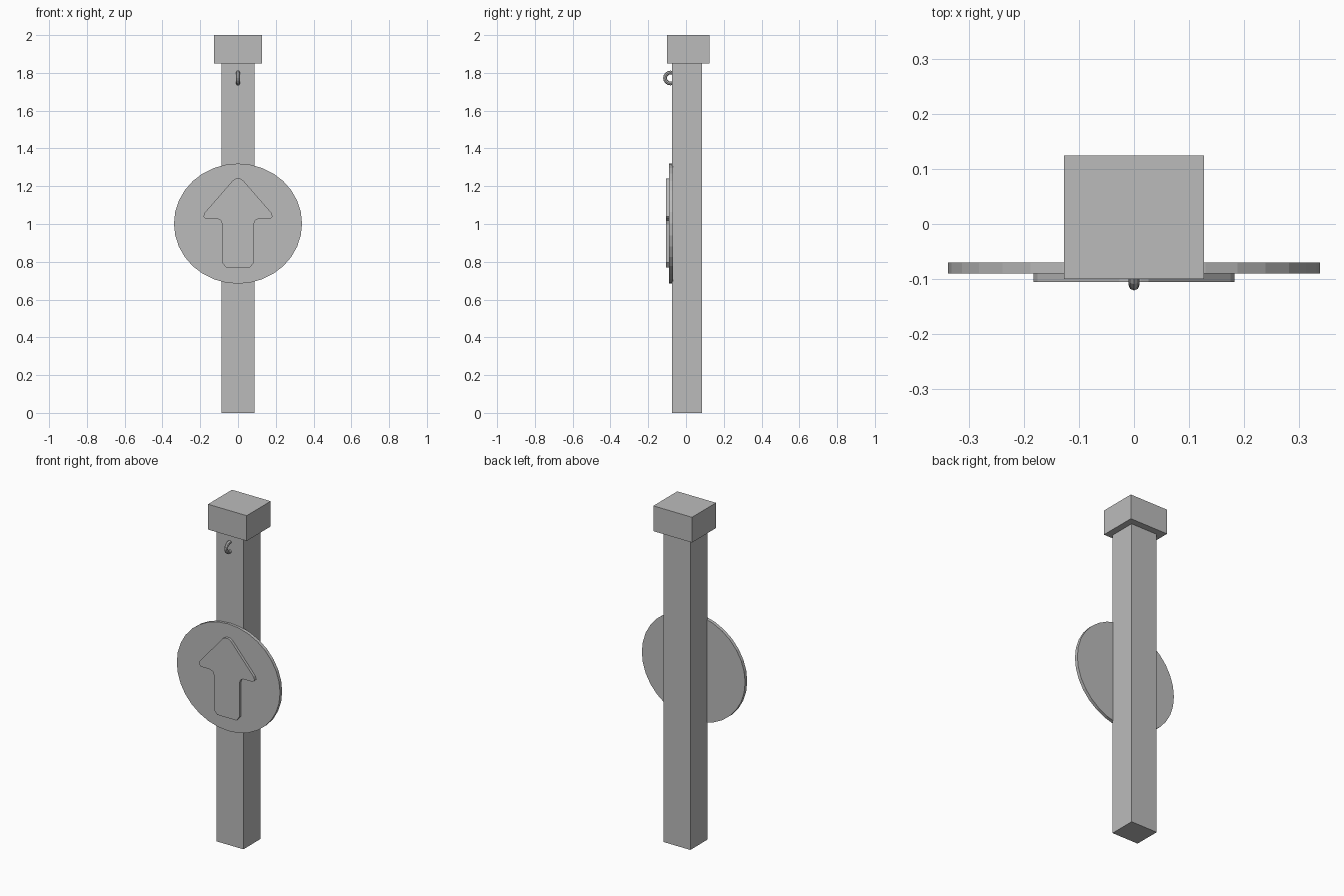
import bpy, bmesh, math
from mathutils import Matrix, Vector

cube = bpy.data.objects.get("Cube")
if cube:
    bpy.data.objects.remove(cube, do_unlink=True)

GREY = (0.5, 0.5, 0.5, 1.0)
mat = bpy.data.materials.new("plain grey")
mat.use_nodes = True
mat.diffuse_color = GREY
mat.node_tree.nodes["Principled BSDF"].inputs["Base Color"].default_value = GREY


def add_object(name, bm):
    bmesh.ops.recalc_face_normals(bm, faces=bm.faces)
    mesh = bpy.data.meshes.new(name)
    bm.to_mesh(mesh)
    bm.free()
    mesh.materials.append(mat)
    obj = bpy.data.objects.new(name, mesh)
    bpy.context.collection.objects.link(obj)
    return obj


def box(name, low, high):
    low, high = Vector(low), Vector(high)
    bm = bmesh.new()
    bmesh.ops.create_cube(bm, size=1, matrix=Matrix.Translation((low + high) / 2)
                          @ Matrix.Diagonal((high - low).to_4d()))
    return add_object(name, bm)


def plate(name, outline, front, back):
    """Extrude an x-z outline from its front y to its back y."""
    bm = bmesh.new()
    face = bm.faces.new([bm.verts.new((x, front, z)) for x, z in outline])
    ext = bmesh.ops.extrude_face_region(bm, geom=[face], use_keep_orig=True)
    moved = [v for v in ext["geom"] if isinstance(v, bmesh.types.BMVert)]
    bmesh.ops.translate(bm, verts=moved, vec=(0, back - front, 0))
    return add_object(name, bm)


# Square post and its overhanging cap
box("post", (-0.088, -0.075, 0), (0.088, 0.085, 1.86))
box("post_cap", (-0.127, -0.1, 1.85), (0.127, 0.125, 2))

# Slightly oval sign disc
angles = [math.tau * i / 32 for i in range(32)]
plate("sign_disc", [(0.339 * math.cos(a), 1.002 + 0.318 * math.sin(a)) for a in angles],
      -0.09, -0.07)

# Raised arrow with softened corners, mirrored about the centre line
half = [(0.012, 1.24), (0.026, 1.232), (0.176, 1.06), (0.183, 1.04), (0.17, 1.027),
        (0.108, 1.027), (0.09, 1.018), (0.083, 0.997), (0.083, 0.795), (0.063, 0.77)]
plate("arrow", half + [(-x, z) for x, z in reversed(half)], -0.106, -0.088)

# Small ring hook under the cap, partly sunk into the post
bpy.ops.mesh.primitive_torus_add(major_segments=16, minor_segments=8,
                                 major_radius=0.029, minor_radius=0.01,
                                 location=(0, -0.082, 1.773),
                                 rotation=(0, math.pi / 2, 0))
hook = bpy.context.object
hook.name = "ring_hook"
hook.data.materials.append(mat)
